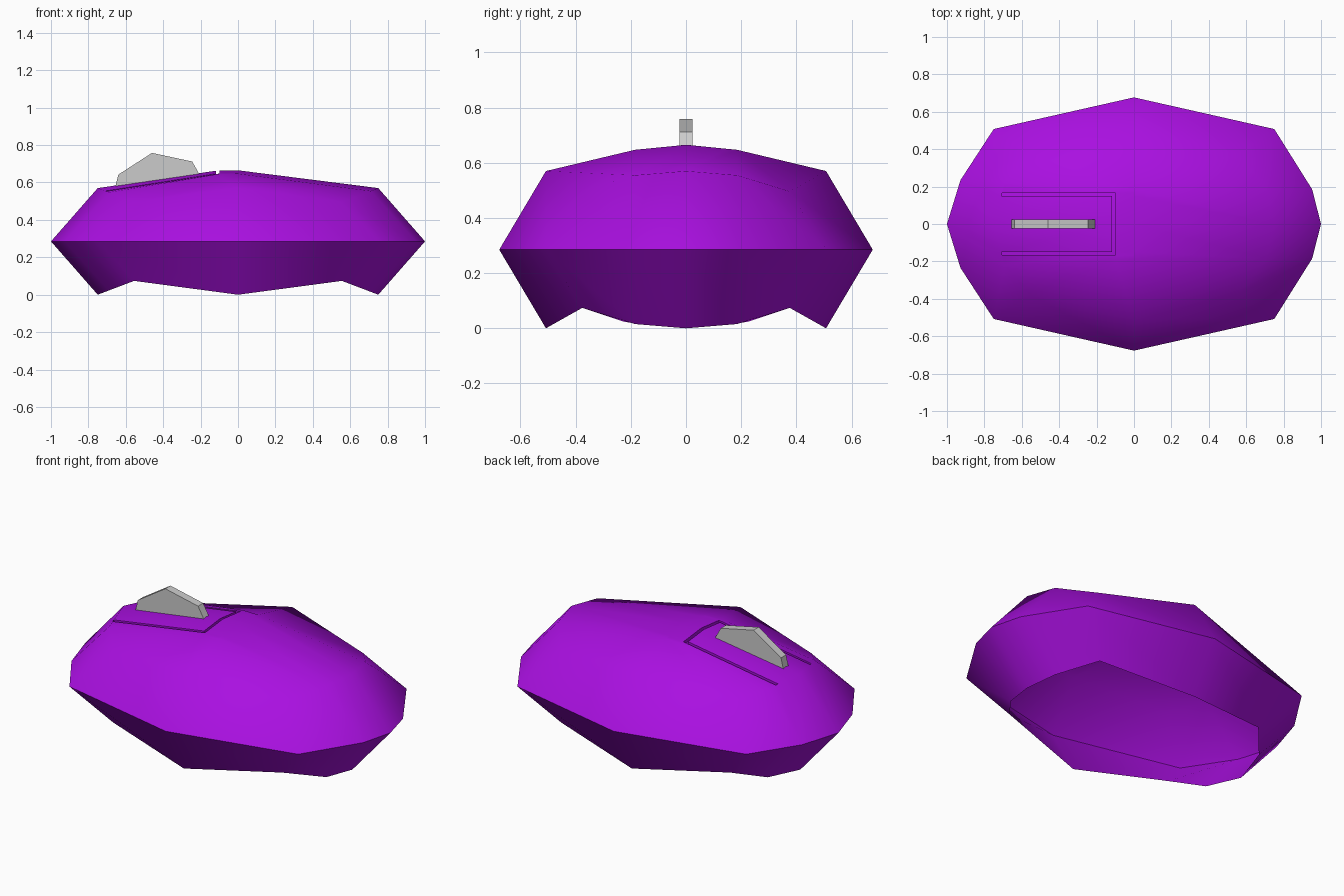
import bpy, bmesh
from mathutils import Vector

if "Cube" in bpy.data.objects:
    bpy.data.objects.remove(bpy.data.objects["Cube"])

MID = 0.285  # height of the widest ring


def cut(bm, co, no, keep):
    """Slice only the faces for which keep(centre, normal) is true."""
    bm.normal_update()
    faces = [f for f in bm.faces if keep(f.calc_center_median(), f.normal)]
    edges = {e for f in faces for e in f.edges}
    verts = {v for f in faces for v in f.verts}
    bmesh.ops.bisect_plane(bm, geom=list(verts) + list(edges) + faces,
                           dist=1e-4, plane_co=co, plane_no=no)


def make_object(name, bm):
    bmesh.ops.recalc_face_normals(bm, faces=bm.faces)
    me = bpy.data.meshes.new(name)
    bm.to_mesh(me)
    bm.free()
    ob = bpy.data.objects.new(name, me)
    bpy.context.collection.objects.link(ob)
    return ob


# Shell: once-subdivided cube rounded into a flattened ball, open underneath
bm = bmesh.new()
bmesh.ops.create_cube(bm, size=2)
bmesh.ops.subdivide_edges(bm, edges=bm.edges[:], cuts=1, use_grid_fill=True)
for v in bm.verts:
    k = {1: 1.0, 2: 0.75, 3: 0.5556}[sum(abs(c) > 0.5 for c in v.co)]
    v.co = Vector((v.co.x * k, v.co.y * k * 0.677, MID + v.co.z * k * 0.38))
bmesh.ops.delete(bm, geom=[v for v in bm.verts if v.co.z < -0.05], context='VERTS')

# Extra lengthwise loops either side of the middle, pushed outward
for s in (1, -1):
    cut(bm, (0, s * 0.18, 0), (0, 1, 0), lambda c, n: c.x > 0 and c.y * s > 0)
    cut(bm, (0, s * 0.18, 0), (0.05, s * 0.93, 0), lambda c, n: c.x < 0 and c.y * s > 0)
for v in bm.verts:
    if abs(abs(v.co.y) - 0.18 - max(0, -v.co.x * 0.0538)) < 0.005:
        k = 1.08 if 0.4 < abs(v.co.x) < 0.8 else 1.045
        v.co.x *= k
        v.co.y *= 1.03
        v.co.z = MID + (v.co.z - MID) * k


# Panel groove: slice the top strip, then sink the narrow faces
def strip(c, n):
    return -0.72 < c.x < 0 and abs(c.y) < 0.2 and c.z > 0.5


cut(bm, (-0.10, 0, 0), (1, 0, 0), strip)
for v in bm.verts:
    if abs(v.co.x + 0.10) < 0.002 and abs(v.co.y) < 0.25 and v.co.z > 0.5:
        v.co.z += 0.013
cut(bm, (-0.118, 0, 0), (1, 0, 0), strip)
for s in (1, -1):
    for y in (0.15, 0.167):
        cut(bm, (0, s * y, 0), (0, 1, 0), strip)
groove = []
for f in bm.faces:
    c = f.calc_center_median()
    if strip(c, None) and c.x < -0.10 and abs(c.y) < 0.167:
        if c.x > -0.118 or abs(c.y) > 0.15:
            groove.append(f)
res = bmesh.ops.extrude_face_region(bm, geom=groove)
new_verts = [g for g in res['geom'] if isinstance(g, bmesh.types.BMVert)]
bmesh.ops.translate(bm, verts=new_verts, vec=(0, 0, -0.02))
old = [f for f in groove if f.is_valid]
if old:
    bmesh.ops.delete(bm, geom=old, context='FACES')
shell = make_object("shell", bm)

purple = bpy.data.materials.new("purple")
purple.diffuse_color = (0.4, 0.005, 0.75, 1)
purple.use_nodes = True
purple.node_tree.nodes["Principled BSDF"].inputs["Base Color"].default_value = purple.diffuse_color
shell.data.materials.append(purple)
bpy.context.view_layer.objects.active = shell
shell.select_set(True)
bpy.ops.object.shade_smooth_by_angle(angle=0.8)

# Fin: flat profile given thickness
profile = [(-0.655, 0.58), (-0.20, 0.635), (-0.21, 0.65), (-0.245, 0.712),
           (-0.46, 0.758), (-0.64, 0.642)]
bm = bmesh.new()
face = bm.faces.new([bm.verts.new((x, -0.024, z)) for x, z in profile])
res = bmesh.ops.extrude_face_region(bm, geom=[face], use_keep_orig=True)
bmesh.ops.translate(bm, vec=(0, 0.048, 0),
                    verts=[g for g in res['geom'] if isinstance(g, bmesh.types.BMVert)])
make_object("fin", bm)
